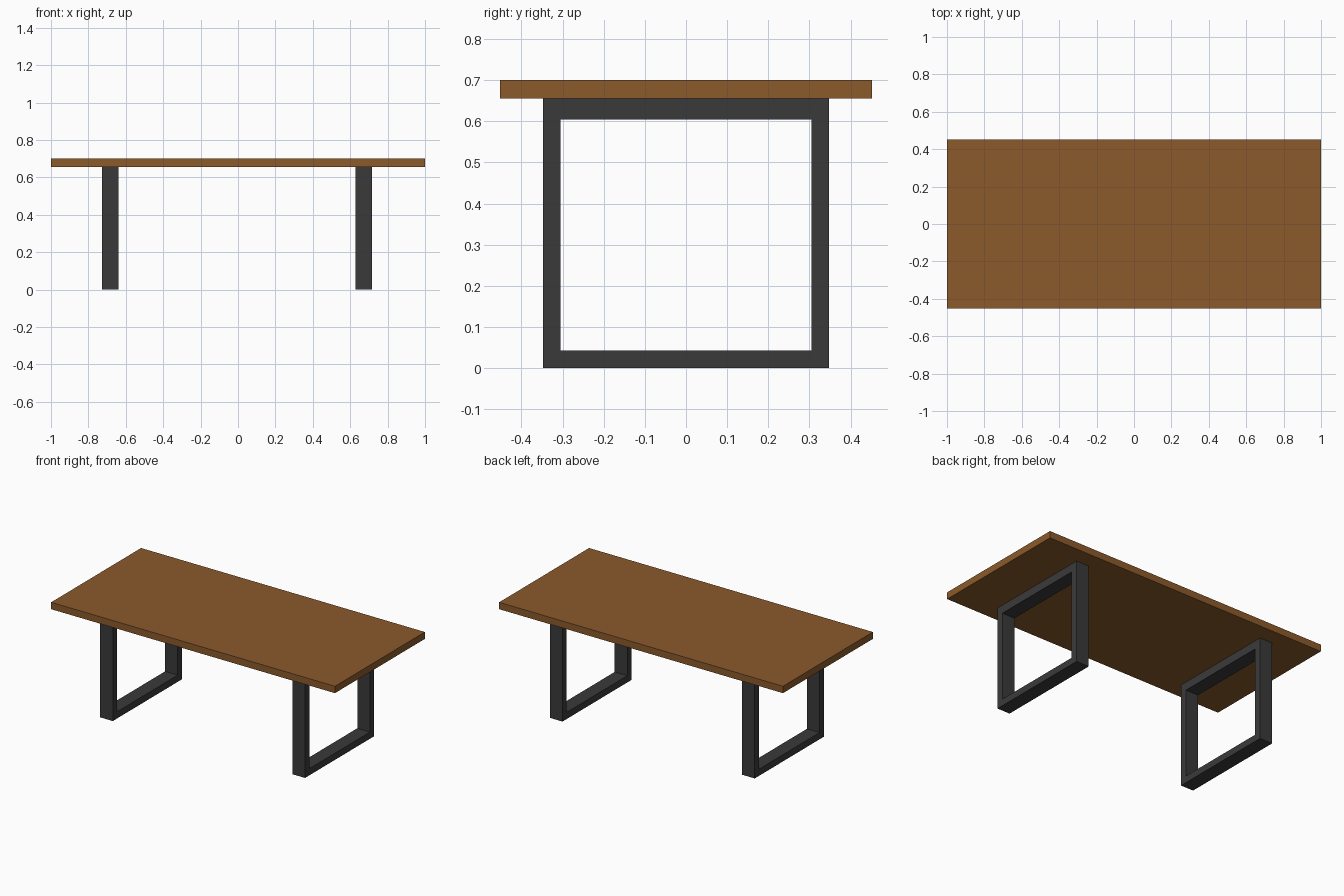
import bpy, bmesh

if "Cube" in bpy.data.objects:
    bpy.data.objects.remove(bpy.data.objects["Cube"])


def material(name, rgb):
    m = bpy.data.materials.new(name)
    m.diffuse_color = (*rgb, 1.0)
    m.use_nodes = True
    m.node_tree.nodes["Principled BSDF"].inputs["Base Color"].default_value = m.diffuse_color
    return m


def finish(name, bm, mat):
    bmesh.ops.recalc_face_normals(bm, faces=bm.faces)
    mesh = bpy.data.meshes.new(name)
    bm.to_mesh(mesh)
    bm.free()
    mesh.materials.append(mat)
    obj = bpy.data.objects.new(name, mesh)
    bpy.context.collection.objects.link(obj)
    return obj


def rect(y, z0, z1):
    return [(-y, z0), (y, z0), (y, z1), (-y, z1)]


wood = material("warm brown wood", (0.258, 0.102, 0.024))
steel = material("dark grey steel", (0.042, 0.042, 0.042))

# Tabletop slab
TOP_Z, UNDER_Z = 0.70, 0.656
bm = bmesh.new()
bmesh.ops.create_cube(bm, size=1)
for v in bm.verts:
    v.co.x *= 2.0
    v.co.y *= 0.905
    v.co.z = TOP_Z if v.co.z > 0 else UNDER_Z
finish("tabletop", bm, wood)


# Rectangular loop leg: a flat ring profile extruded along x
def leg_frame(name, x0, x1):
    bm = bmesh.new()
    outer = [bm.verts.new((x0, y, z)) for y, z in rect(0.348, 0.0, UNDER_Z)]
    inner = [bm.verts.new((x0, y, z)) for y, z in rect(0.305, 0.043, 0.604)]
    ring = []
    for i in range(4):
        j = (i + 1) % 4
        ring.append(bm.faces.new((outer[i], outer[j], inner[j], inner[i])))
    ext = bmesh.ops.extrude_face_region(bm, geom=ring, use_keep_orig=True)
    for v in ext["geom"]:
        if isinstance(v, bmesh.types.BMVert):
            v.co.x = x1
    finish(name, bm, steel)


leg_frame("left_leg_frame", -0.728, -0.639)
leg_frame("right_leg_frame", 0.627, 0.716)
